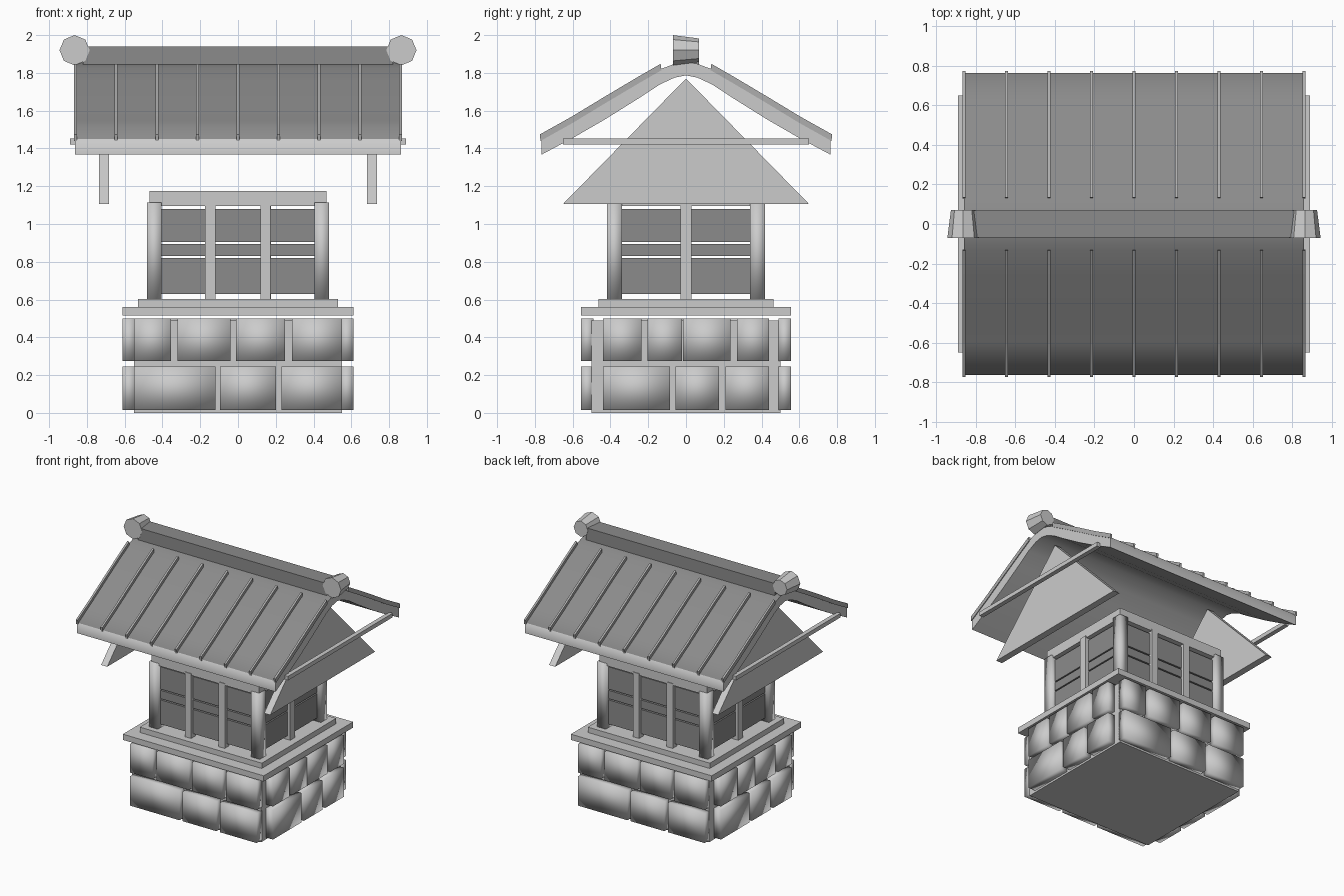
import bpy, bmesh, math
from mathutils import Matrix, Vector

if "Cube" in bpy.data.objects:
    bpy.data.objects.remove(bpy.data.objects["Cube"])


def shade(name, v):
    m = bpy.data.materials.new(name)
    m.diffuse_color = (v, v, v, 1)
    m.use_nodes = True
    m.node_tree.nodes["Principled BSDF"].inputs["Base Color"].default_value = m.diffuse_color
    return m


STONE = shade("stone", .56)
SLAB = shade("slab", .66)
WOOD = shade("wood", .56)
DARK = shade("dark_roof", .26)
SEAM = shade("seam", .42)


def finish(name, bm, mat, smooth=0):
    bmesh.ops.recalc_face_normals(bm, faces=bm.faces)
    me = bpy.data.meshes.new(name)
    bm.to_mesh(me)
    bm.free()
    me.materials.append(mat)
    ob = bpy.data.objects.new(name, me)
    bpy.context.collection.objects.link(ob)
    if smooth:
        bpy.ops.object.select_all(action='DESELECT')
        bpy.context.view_layer.objects.active = ob
        ob.select_set(True)
        bpy.ops.object.shade_smooth_by_angle(angle=math.radians(smooth))
    return ob


def box(name, mat, x, y, z, smooth=0):
    bm = bmesh.new()
    bmesh.ops.create_cube(bm, size=1)
    for v in bm.verts:
        v.co = Vector([(a + b) / 2 + c * (b - a) for c, (a, b) in zip(v.co, (x, y, z))])
    return finish(name, bm, mat, smooth)


def prism(name, mat, pts, x0, x1, smooth=0):
    """Extrude a y-z outline along x."""
    bm = bmesh.new()
    f = bm.faces.new([bm.verts.new((x0, y, z)) for y, z in pts])
    r = bmesh.ops.extrude_face_region(bm, geom=[f])
    bmesh.ops.translate(bm, vec=(x1 - x0, 0, 0),
                        verts=[g for g in r['geom'] if isinstance(g, bmesh.types.BMVert)])
    return finish(name, bm, mat, smooth)


def both(make, *args):
    """Make a part and its copy turned half way round the z axis."""
    make(*args)
    make(*args).data.transform(Matrix.Rotation(math.pi, 4, 'Z'))


# Stone base: core with two courses of softly shaded blocks on each side
box("base_core", STONE, (-.55, .55), (-.5, .5), (0, .49))
ROWS = ((.015, .245), (.275, .5))
FRONT = (((-.55, -.12), (-.095, .2), (.23, .55)),
         ((-.55, -.355), (-.32, -.04), (-.01, .25), (.285, .55)))
SIDE = (((-.44, -.085), (-.055, .175), (.21, .44)),
        ((-.44, -.235), (-.205, -.02), (-.015, .235), (.27, .44)))
for z, front, side in zip(ROWS, FRONT, SIDE):
    for s in front:
        both(box, "front_stone", STONE, s, (-.555, -.49), z, 100)
    for s in side:
        both(box, "side_stone", STONE, (.54, .612), s, z, 100)

# Stepped slabs
box("lower_slab", SLAB, (-.612, .612), (-.555, .555), (.515, .56))
box("upper_slab", SLAB, (-.53, .53), (-.462, .462), (.56, .602))

# Lantern box: posts, mullions, boards and top plate
for x in ((-.482, -.405), (.405, .482)):
    both(box, "corner_post", WOOD, x, (-.418, -.34), (.6, 1.113), 100)
for x in ((-.175, -.12), (.118, .172)):
    both(box, "front_mullion", WOOD, x, (-.41, -.355), (.6, 1.11))
both(box, "side_mullion", WOOD, (.42, .475), (-.03, .03), (.6, 1.11))
for z in ((.63, .82), (.83, .895), (.905, 1.08)):
    both(box, "front_board", DARK, (-.41, .41), (-.385, -.365), z)
    both(box, "side_board", DARK, (.43, .45), (-.345, .345), z)
box("top_plate", WOOD, (-.468, .468), (-.405, .405), (1.095, 1.175))

# Gable walls and tie beams
both(prism, "gable", WOOD, [(-.65, 1.107), (.65, 1.107), (0, 1.77)], .682, .735)
both(box, "tie_beam", WOOD, (.855, .89), (-.65, .65), (1.42, 1.452))

# Curved roof shell: dark on top, lighter on the eaves, ends and underside
top = [(.765, 1.45), (.6, 1.545), (.43, 1.648), (.25, 1.755), (.13, 1.822), (.06, 1.848)]
low = [(.06, 1.775), (.14, 1.738), (.243, 1.67), (.43, 1.553), (.6, 1.455), (.765, 1.367)]


def mirror(pts):
    return [(-y, z) for y, z in reversed(pts)]


roof = prism("roof", DARK, top + [(0, 1.858)] + mirror(top) + mirror(low) + [(0, 1.787)] + low,
             -.862, .862, 70)
roof.data.materials.append(WOOD)
for p in roof.data.polygons:
    p.material_index = 0 if p.normal.z > .2 else 1

# Raised seams on both slopes
line = [(.77, 1.45), (.6, 1.545), (.43, 1.648), (.25, 1.755), (.13, 1.824)]
seam = [(y, z - .01) for y, z in line] + [(y + .004, z + .024) for y, z in reversed(line)]
for i in range(9):
    x = (i - 4) * .215
    both(prism, "roof_seam", SEAM, seam, x - .008, x + .008)

# Ridge beam with tapered octagonal ends
box("ridge", DARK, (-.82, .82), (-.068, .068), (1.84, 1.94))
for x in (-.865, .865):
    bm = bmesh.new()
    bmesh.ops.create_cone(bm, cap_ends=True, segments=8, radius1=.08, radius2=.062, depth=.14)
    bmesh.ops.transform(bm, verts=bm.verts, matrix=Matrix.Translation((x, 0, 1.92))
                        @ Matrix.Rotation(-math.pi / 2, 4, 'X'))
    finish("ridge_end", bm, SLAB)
